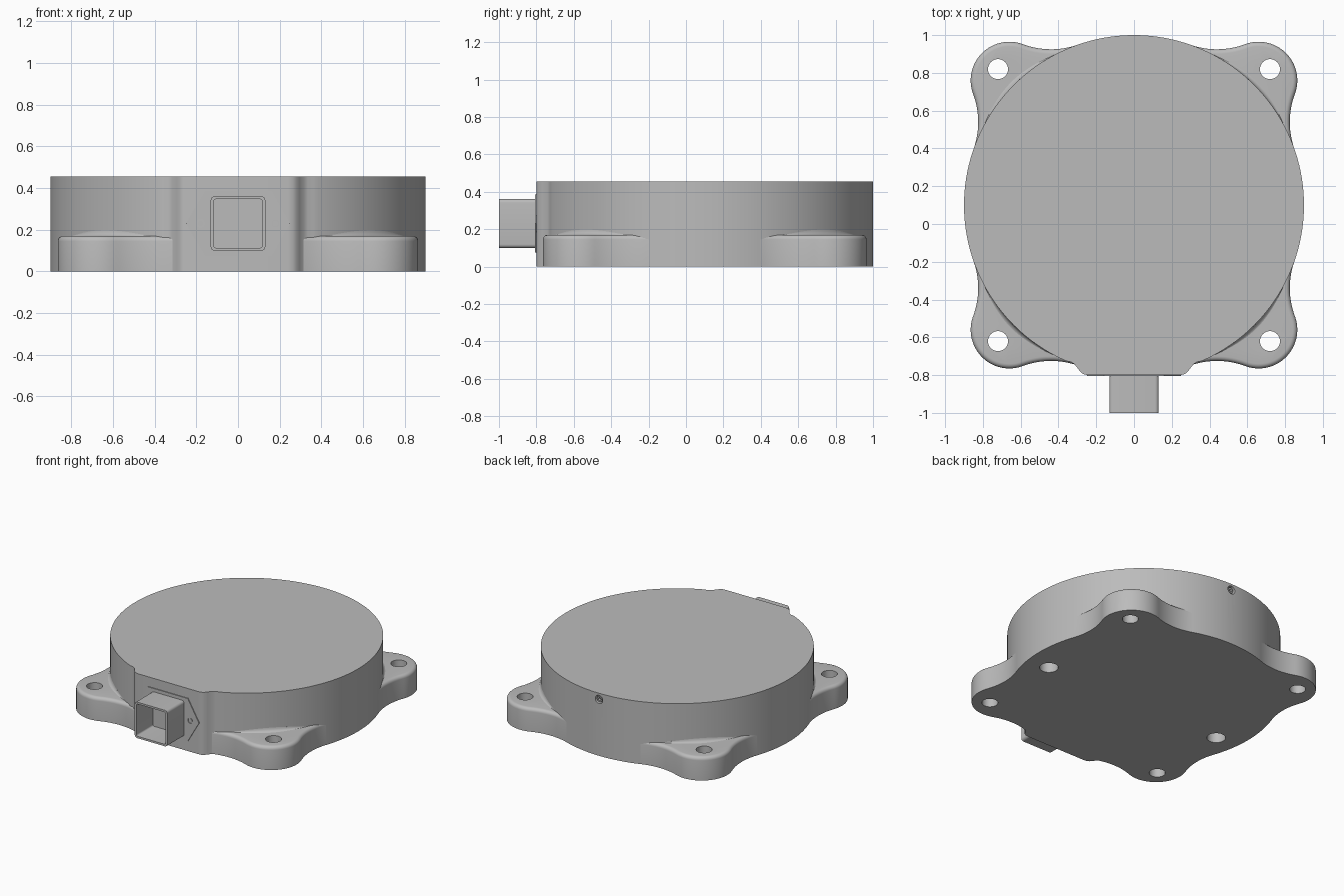
import bpy, bmesh, math
from math import sin, cos, pi, radians
from mathutils import Vector, Matrix

if "Cube" in bpy.data.objects:
    bpy.data.objects.remove(bpy.data.objects["Cube"], do_unlink=True)

CY = 0.1            # body centre along y
R, H = 0.9, 0.455   # body radius and height

grey = bpy.data.materials.new("housing grey")
grey.use_nodes = True
grey.diffuse_color = (0.5, 0.5, 0.5, 1)
grey.node_tree.nodes["Principled BSDF"].inputs["Base Color"].default_value = (0.5, 0.5, 0.5, 1)


def loft(name, rings):
    """Join equal-length rings of points into a capped solid."""
    bm = bmesh.new()
    rows = [[bm.verts.new(p) for p in ring] for ring in rings]
    n = len(rows[0])
    for a, b in zip(rows, rows[1:]):
        for i in range(n):
            j = (i + 1) % n
            bm.faces.new((a[i], a[j], b[j], b[i]))
    bm.faces.new(rows[0])
    bm.faces.new(rows[-1])
    bmesh.ops.recalc_face_normals(bm, faces=bm.faces)
    mesh = bpy.data.meshes.new(name)
    bm.to_mesh(mesh)
    bm.free()
    mesh.materials.append(grey)
    obj = bpy.data.objects.new(name, mesh)
    bpy.context.collection.objects.link(obj)
    return obj


def arc(cx, cy, r, a0, a1, n):
    return [(cx + r * cos(a0 + (a1 - a0) * i / n), cy + r * sin(a0 + (a1 - a0) * i / n))
            for i in range(n + 1)]


def at_z(points, z):
    return [(x, y, z) for x, y in points]


def at_y(points, y):
    return [(x, y, z) for x, z in points]


def circle(cx, cy, r, n=32):
    return arc(cx, cy, r, 0, 2 * pi, n)[:-1]


def cut(obj, cutter):
    """Subtract the cutter from the object and discard it."""
    mod = obj.modifiers.new("cut", 'BOOLEAN')
    mod.operation, mod.solver, mod.object = 'DIFFERENCE', 'EXACT', cutter
    bpy.context.view_layer.objects.active = obj
    bpy.ops.object.modifier_apply(modifier=mod.name)
    bpy.data.objects.remove(cutter, do_unlink=True)


def smooth(obj, angle=30):
    bpy.ops.object.select_all(action='DESELECT')
    obj.select_set(True)
    bpy.context.view_layer.objects.active = obj
    bpy.ops.object.shade_smooth_by_angle(angle=radians(angle))


# Round body with a flat pad at the front
pad = [(0.36, -0.725), (0.335, -0.73), (0.315, -0.742), (0.295, -0.768),
       (0.28, -0.787), (0.262, -0.797), (0.24, -0.8)]
start = math.atan2(pad[0][1] - CY, pad[0][0])
outline = arc(0, CY, R, start, pi - start, 160)
outline += [(-x, y) for x, y in pad[1:]] + list(reversed(pad[1:]))
body = loft("body", [at_z(outline, 0), at_z(outline, H)])

# Two blind locating holes underneath
for x in (-0.72, 0.72):
    ring = circle(x, -0.015, 0.062)
    cut(body, loft("hole_cutter", [at_z(ring, -0.05), at_z(ring, 0.1)]))

# Small plug recess at the back, with a hollow plug in it
ring = circle(0, 0.41, 0.03)
cut(body, loft("plug_cutter", [at_y(ring, 0.97), at_y(ring, 1.1)]))
smooth(body)
outer, inner = circle(0, 0.41, 0.02), circle(0, 0.41, 0.01)
smooth(loft("back_plug", [at_y(outer, 0.965), at_y(outer, 0.993),
                          at_y(inner, 0.993), at_y(inner, 0.975)]))

# Mounting ears: a rounded lobe blended into the body by concave arcs
LOBE_X, LOBE_R, BLEND_R, SPREAD = 0.933, 0.205, 0.423, radians(25.6)
BLEND = Vector(((R + BLEND_R) * cos(SPREAD), (R + BLEND_R) * sin(SPREAD)))
LOBE_A = math.atan2(BLEND.y, BLEND.x - LOBE_X)


def ear_outline(d):
    """Ear profile along +x, pulled inward by d."""
    upper = arc(BLEND.x, BLEND.y, BLEND_R + d, LOBE_A + pi, SPREAD + pi, 16)
    lower = [(x, -y) for x, y in reversed(upper)]
    lobe = arc(LOBE_X, 0, LOBE_R - d, -LOBE_A, LOBE_A, 32)
    return lower + lobe[1:-1] + upper


def fillet_ring(a, half, z=0.168):
    """Cross-section of the fillet where an ear meets the body wall."""
    w = 0.002 + 0.028 * cos(a / half * pi / 2)
    section = [(R - 0.02, z - 0.02), (R + w, z - 0.002)]
    section += [(R + w - w * sin(t * pi / 8), z + w - w * cos(t * pi / 8)) for t in range(5)]
    section += [(R - 0.02, z + w)]
    return [(r * cos(a), r * sin(a), h) for r, h in section]


EDGE, EAR_H = 0.025, 0.17
half = radians(17)
for side, angle in (("back_left", 45), ("back_right", 135),
                    ("front_right", 225), ("front_left", 315)):
    place = Matrix.Translation((0, CY, 0)) @ Matrix.Rotation(radians(angle), 4, 'Z')
    rings = [at_z(ear_outline(0), 0)]
    for i in range(6):
        t = i / 5 * pi / 2
        rings.append(at_z(ear_outline(EDGE * (1 - cos(t))), EAR_H - EDGE * (1 - sin(t))))
    ear = loft(side + "_ear", rings)
    hole = circle(0.72 * math.sqrt(2), 0, 0.053)
    cut(ear, loft("ear_hole_cutter", [at_z(hole, -0.1), at_z(hole, 0.3)]))
    fillet = loft(side + "_ear_fillet", [fillet_ring(half * i / 12, half) for i in range(-12, 13)])
    for obj in (ear, fillet):
        obj.data.transform(place)
        smooth(obj, 35)

# Connector flange: thin pointed plate with two screw holes
flange_shape = [(0.25, 0.23), (0.16, 0.385), (-0.16, 0.385),
                (-0.25, 0.23), (-0.16, 0.075), (0.16, 0.075)]
flange = loft("connector_flange", [at_y(flange_shape, -0.798), at_y(flange_shape, -0.806)])
for x in (-0.18, 0.18):
    ring = circle(x, 0.23, 0.02, 24)
    cut(flange, loft("screw_cutter", [at_y(ring, -0.85), at_y(ring, -0.75)]))
    head = circle(x, 0.23, 0.013, 24)
    smooth(loft("flange_screw", [at_y(head, -0.79), at_y(head, -0.804)]))
smooth(flange)


# Connector: hollow square sleeve, open at the front
def rounded_square(h, r, cz=0.23):
    pts = []
    for k, (sx, sz) in enumerate(((1, 1), (-1, 1), (-1, -1), (1, -1))):
        pts += arc(sx * (h - r), cz + sz * (h - r), r, k * pi / 2, (k + 1) * pi / 2, 5)
    return pts


outer, inner = rounded_square(0.131, 0.02), rounded_square(0.117, 0.012)
sleeve = loft("connector_sleeve", [at_y(outer, -0.79), at_y(outer, -1.0),
                                   at_y(inner, -1.0), at_y(inner, -0.81)])
smooth(sleeve)
